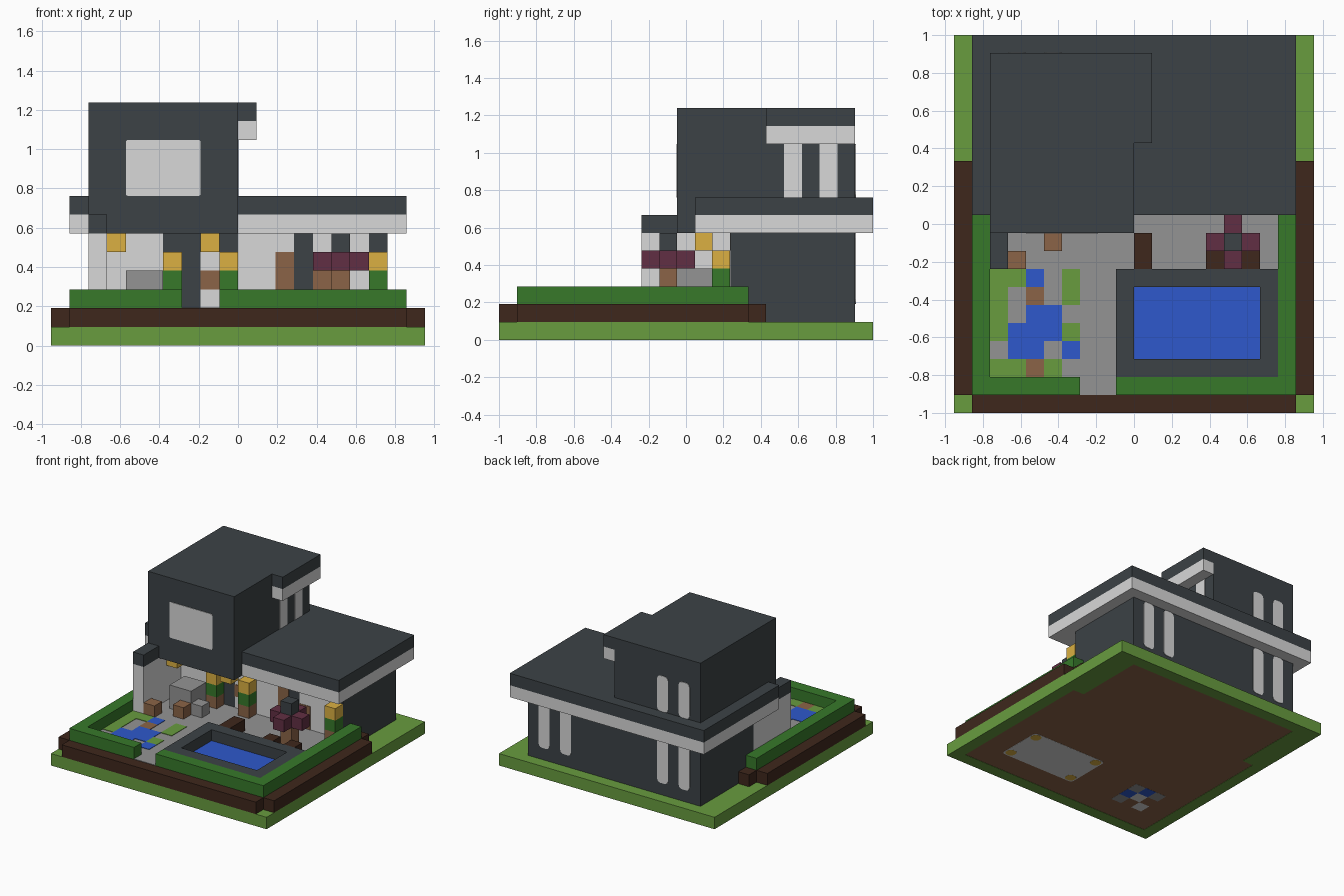
import bpy

cube = bpy.data.objects.get("Cube")
if cube:
    bpy.data.objects.remove(cube, do_unlink=True)

U = 2 / 21      # size of one building block
T = 0.04        # thickness of painted plates, in blocks


def material(name, r, g, b):
    m = bpy.data.materials.new(name)
    m.use_nodes = True
    lin = [((c / 255 + 0.055) / 1.055) ** 2.4 for c in (r, g, b)] + [1]
    m.diffuse_color = lin
    bsdf = m.node_tree.nodes["Principled BSDF"]
    bsdf.inputs["Base Color"].default_value = lin
    bsdf.inputs["Roughness"].default_value = 0.9
    return m


SLATE = material("slate", 60, 66, 70)
GRASS = material("grass", 104, 156, 63)
HEDGE = material("hedge", 55, 121, 42)
SOIL = material("soil", 62, 39, 28)
PALE = material("pale wall", 216, 216, 216)
PAVING = material("paving", 148, 148, 148)
WATER = material("water", 46, 89, 204)
PLUM = material("plum", 97, 47, 67)
GOLD = material("gold", 219, 176, 66)
WOOD = material("wood", 139, 100, 71)


def box(name, mat, x, y, z, round_axis=None, radius=0.3):
    """Box between block coordinates; round_axis softens the corners around that axis."""
    spans = (x, y, z)
    off = (-10, -10.5, 0)
    lo = [(s[0] + o) * U for s, o in zip(spans, off)]
    hi = [(s[1] + o) * U for s, o in zip(spans, off)]
    verts = [(a, b, c) for a in (lo[0], hi[0]) for b in (lo[1], hi[1]) for c in (lo[2], hi[2])]
    faces = [(0, 1, 3, 2), (4, 6, 7, 5), (0, 4, 5, 1), (2, 3, 7, 6), (0, 2, 6, 4), (1, 5, 7, 3)]
    me = bpy.data.meshes.new(name)
    me.from_pydata(verts, [], faces)
    me.materials.append(mat)
    ob = bpy.data.objects.new(name, me)
    bpy.context.collection.objects.link(ob)
    if round_axis is not None:
        # weight only the edges running along the axis
        weights = me.attributes.new("bevel_weight_edge", "FLOAT", "EDGE")
        for e in me.edges:
            a, b = (me.vertices[v].co for v in e.vertices)
            weights.data[e.index].value = float(abs((a - b)[round_axis]) > 1e-6)
        bev = ob.modifiers.new("soft corners", "BEVEL")
        bev.limit_method = "WEIGHT"
        bev.width = radius * U
        bev.segments = 3
    return ob


def block(name, mat, i, j, k, top=None):
    return box(name, mat, (i, i + 1), (j, j + 1), (k, top or k + 1))


def slab(name, mat, x, y, z):
    return box(name, mat, x, y, (z, z + T))


# Lawn base with a wooden underside, pool floor and pond showing below
box("lawn_base", GRASS, (0, 20), (0, 21), (T, 1))
box("lawn_rim_front", GRASS, (0, 20), (0, 1), (0, T))
box("lawn_rim_back", GRASS, (0, 20), (20, 21), (0, T))
for side, x, inner in (("right", 0, 1), ("left", 19, 18)):
    box("lawn_rim_" + side, GRASS, (x, x + 1), (1, 20), (0, T))
    box("lawn_notch_" + side, GRASS, (inner, inner + 1), (14, 20), (0, T))
box("underside_front", WOOD, (1, 19), (1, 14), (T / 2, T))
box("underside_back", WOOD, (2, 18), (14, 20), (T / 2, T))
box("pool_floor", PALE, (10, 17), (3, 7), (T / 4, T), 2)
for i in (10, 16):
    for j in (3, 6):
        box("pool_light", GOLD, (i + 0.1, i + 0.9), (j + 0.1, j + 0.9), (0, T), 2)
POND = {"p": PAVING, "b": WATER, "l": PALE, "w": WOOD}
for r, row in enumerate(("pbp", "wlb", "lwp")):
    for c, letter in enumerate(row):
        box("pond_floor", POND[letter], (3 + c, 4 + c), (5 - r, 6 - r), (T / 4, T))

# Raised soil bed, paving and hedges
box("soil_bed", SOIL, (1, 19), (0, 15), (1, 2))
for x in (0, 19):
    box("soil_bed_side", SOIL, (x, x + 1), (1, 14), (1, 2))
slab("paving", PAVING, (2, 18), (2, 13), 2)
slab("path", PAVING, (7, 9), (1, 2), 2)
box("hedge_front_right", HEDGE, (1, 7), (1, 2), (2, 3))
box("hedge_front_left", HEDGE, (9, 19), (1, 2), (2, 3))
for x in (1, 18):
    box("hedge_side", HEDGE, (x, x + 1), (2, 14), (2, 3))

# Garden tiles, one letter per block, back row first
TILES = {"g": GRASS, "b": WATER, "w": WOOD}
GARDEN = ["ggb.g", "g.w.g", "g.bb.", "gbbbg", ".bb.b", "ggwg."]
for r, row in enumerate(GARDEN):
    for c, letter in enumerate(row):
        if letter in TILES:
            slab("garden_tile", TILES[letter], (2 + c, 3 + c), (7 - r, 8 - r), 2 + T)

# Swimming pool
for x, y in (((9, 18), (2, 3)), ((9, 18), (7, 8)), ((9, 10), (3, 7)), ((17, 18), (3, 7))):
    box("pool_edge", SLATE, x, y, (2, 3))
slab("pool_water", WATER, (10, 17), (3, 7), 2 + T)

# Ground floor with pale front panels and wooden doors
box("ground_floor", SLATE, (2, 18), (13, 20), (1, 6))
for x in ((2, 6), (8, 9), (10, 13), (14, 17)):
    box("front_panel", PALE, x, (13 - T, 13), (2, 6))
for i, low, high in ((8, 3, 4), (12, 2, 5), (14, 2, 4)):
    box("door_panel", WOOD, (i, i + 1), (13 - 2 * T, 13 - T), (low, high))
box("porch_wall", PALE, (2, 3), (8, 13 - T), (2, 6))
box("porch_wall_cap", SLATE, (2, 3), (8, 10), (6, 7))

# Lower roof and upper storey
box("lower_roof_fascia", PALE, (1, 19), (11, 21), (6, 7))
box("lower_roof", SLATE, (1, 19), (11, 21), (7, 8))
box("upper_storey", SLATE, (2, 10), (10, 20), (6, 13))
box("upper_overhang_fascia", PALE, (10, 11), (15, 20), (11, 12))
box("upper_overhang", SLATE, (10, 11), (15, 20), (12, 13))

# Windows
box("front_window", PALE, (4, 8), (10 - T, 10), (8, 11), 1, 0.12)
for i in (3, 5, 14, 16):
    box("back_window_lower", PALE, (i, i + 1), (20, 20 + T), (2, 6), 1)
for i in (3, 5):
    box("back_window_upper", PALE, (i, i + 1), (20, 20 + T), (8, 11), 1)
for j in (16, 18):
    box("side_window", PALE, (10, 10 + T), (j, j + 1), (8, 11))

# Potted plants and hanging lamps
for i in (6, 9, 17):
    block("plant_pot", WOOD, i, 12 - T, 2)
    block("plant_leaves", HEDGE, i, 12 - T, 3)
    block("plant_flower", GOLD, i, 12 - T, 4)
for i in (3, 8):
    block("hanging_lamp", GOLD, i, 11, 5)

# Porch furniture
box("sofa", PAVING, (4, 6), (10, 12), (2, 4))
box("sofa_footrest", PAVING, (6, 7), (10, 11), (2, 3))
block("side_table", WOOD, 5, 9, 2)
block("stool", WOOD, 3, 8, 2)
box("bench", SOIL, (10, 11), (8, 10), (2, 3))

# Parasol with seats
block("parasol_pole", WOOD, 15, 9, 2, 4)
block("parasol_cap", SLATE, 15, 9, 4, 6)
for i, j in ((14, 9), (16, 9), (15, 8), (15, 10)):
    block("parasol_shade", PLUM, i, j, 4)
for i in (14, 16):
    block("seat", SOIL, i, 8, 2)
